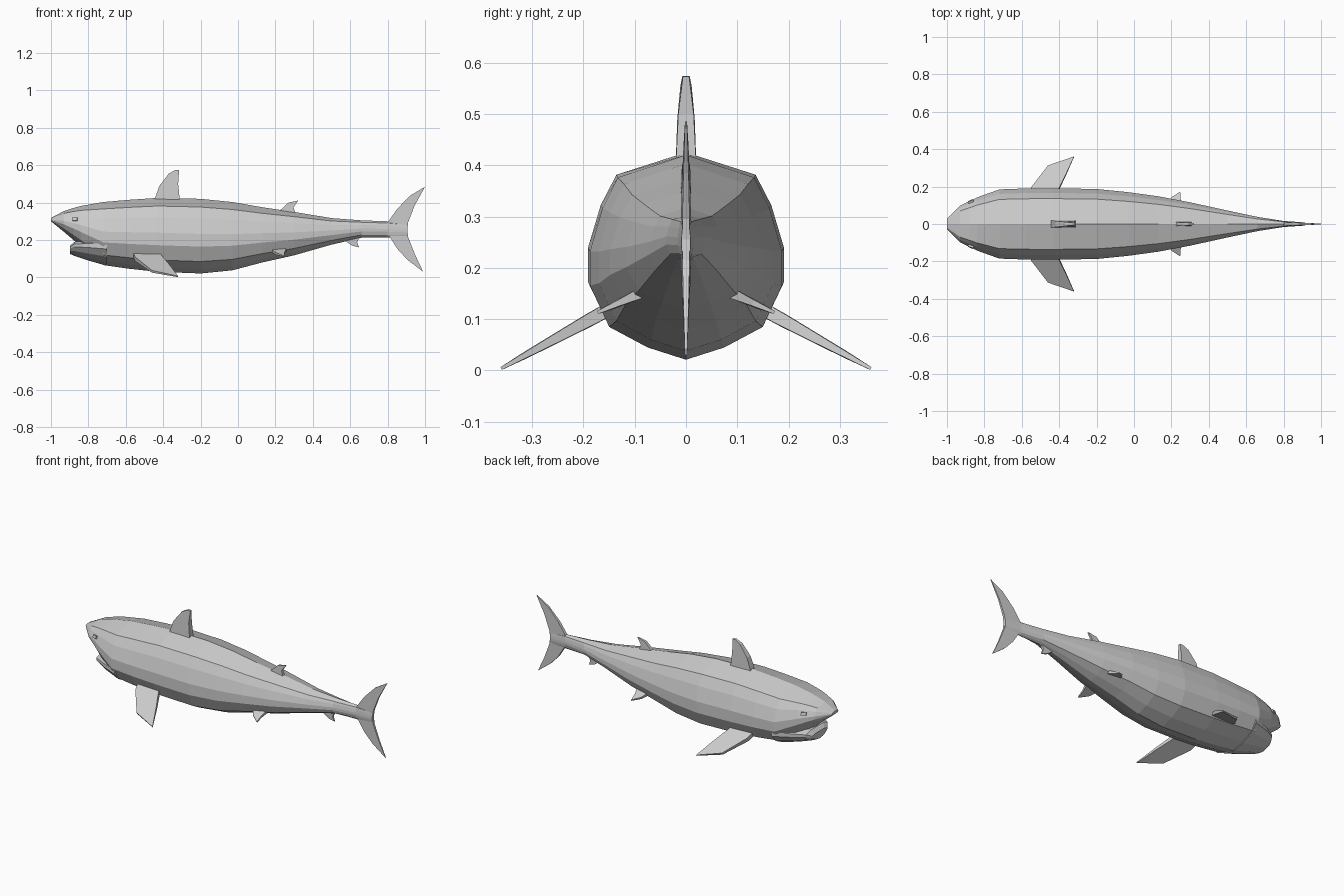
import bpy
from mathutils import Vector


def make_object(name, verts, faces, mirror=False):
    mesh = bpy.data.meshes.new(name)
    mesh.from_pydata(verts, [], faces)
    ob = bpy.data.objects.new(name, mesh)
    bpy.context.collection.objects.link(ob)
    if mirror:
        mod = ob.modifiers.new("Mirror", 'MIRROR')
        mod.use_axis = (False, True, False)
        mod.use_mirror_merge = False
    return ob


def loft(name, stations, half):
    """Loft a mirrored half section through (x, half width, top, bottom) stations."""
    ring = half + [(-y, t) for y, t in half[-2:0:-1]]
    n = len(ring)
    verts = [(x, y * w, bot + t * (top - bot))
             for x, w, top, bot in stations for y, t in ring]
    faces = [(i * n + j, i * n + n + j, i * n + n + (j + 1) % n, i * n + (j + 1) % n)
             for i in range(len(stations) - 1) for j in range(n)]
    faces += [tuple(range(n)), tuple(range(len(verts) - 1, len(verts) - n - 1, -1))]
    return make_object(name, verts, faces)


def fin(name, outline, normal, mirror=False):
    """Tapered plate: outline of (x, y, z, half thickness) pushed both ways along normal."""
    nv, n = Vector(normal).normalized(), len(outline)
    verts = [Vector(p[:3]) + nv * p[3] * s for s in (1, -1) for p in outline]
    faces = [tuple(range(n)), tuple(range(2 * n - 1, n - 1, -1))]
    faces += [(i, i + n, (i + 1) % n + n, (i + 1) % n) for i in range(n)]
    ob = make_object(name, verts, faces, mirror)
    # consistent outward normals
    import bmesh
    bm = bmesh.new()
    bm.from_mesh(ob.data)
    bmesh.ops.recalc_face_normals(bm, faces=bm.faces)
    bm.to_mesh(ob.data)
    bm.free()
    return ob


def flat_fin(name, points):
    """Upright fin on the centre line from (x, z, half thickness)."""
    return fin(name, [(x, 0, z, t) for x, z, t in points], (0, 1, 0))


# Body, with the snout overhanging the mouth
loft("body", [
    (-1.0, .028, .318, .300), (-.93, .098, .355, .243), (-.88, .122, .371, .200),
    (-.84, .142, .382, .165), (-.72, .185, .403, .066), (-.58, .190, .415, .046),
    (-.43, .191, .425, .030), (-.20, .187, .420, .021), (-.03, .170, .403, .038),
    (.13, .148, .375, .080), (.30, .116, .350, .118), (.50, .072, .317, .175),
    (.66, .038, .305, .212), (.80, .016, .300, .213), (.905, .009, .290, .213)],
    [(0, 1), (.71, .89), (.87, .74), (1, .53), (1, .36), (.8, .16), (.4, .06), (0, 0)])

# Lower jaw
loft("lower_jaw", [
    (-.897, .07, .170, .125), (-.875, .105, .190, .115),
    (-.80, .145, .197, .090), (-.70, .180, .200, .062)],
    [(0, 1), (.6, 1), (1, .85), (1, .65), (.8, .35), (.4, .1), (0, 0)])

# Centre-line fins
flat_fin("dorsal_fin", [
    (-.45, .40, .02), (-.44, .435, .019), (-.42, .49, .017), (-.37, .555, .011),
    (-.335, .574, .007), (-.315, .573, .006), (-.32, .50, .015), (-.31, .40, .02)])
flat_fin("rear_dorsal_fin", [
    (.21, .345, .01), (.27, .40, .008), (.322, .411, .004),
    (.297, .375, .008), (.31, .335, .01)])
flat_fin("anal_fin", [
    (.55, .21, .008), (.61, .17, .006), (.648, .16, .003),
    (.637, .185, .006), (.65, .22, .008)])

# Tail lobes
flat_fin("upper_tail_lobe", [
    (.80, .255, .01), (.80, .293, .01), (.85, .365, .008), (.92, .437, .005),
    (1.0, .485, .002), (.945, .385, .005), (.91, .295, .007), (.905, .255, .007)])
flat_fin("lower_tail_lobe", [
    (.80, .255, .01), (.81, .22, .01), (.85, .155, .008), (.905, .095, .005),
    (.99, .03, .002), (.945, .125, .005), (.91, .215, .007), (.905, .255, .007)])

# Paired side fins
pectoral = [(-.57, .105, .014), (-.55, .19, .013), (-.46, .31, .007), (-.32, .36, .003),
            (-.37, .25, .009), (-.40, .19, .012), (-.44, .105, .014)]
fin("pectoral_fins", [(x, y, .147 - (y - .1) * .55, t) for x, y, t in pectoral],
    (0, .55, 1), True)
pelvic = [(.17, .09, .01), (.20, .14, .007), (.247, .172, .003), (.25, .13, .006), (.26, .09, .01)]
fin("pelvic_fins", [(x, y, .15 - (y - .09) * .45, t) for x, y, t in pelvic],
    (0, .45, 1), True)

# Eyes
eye = [(-.885, .112, .302, .011), (-.857, .124, .302, .011),
       (-.857, .118, .318, .011), (-.885, .108, .318, .011)]
fin("eyes", eye, (-.35, 1, .3), True)
